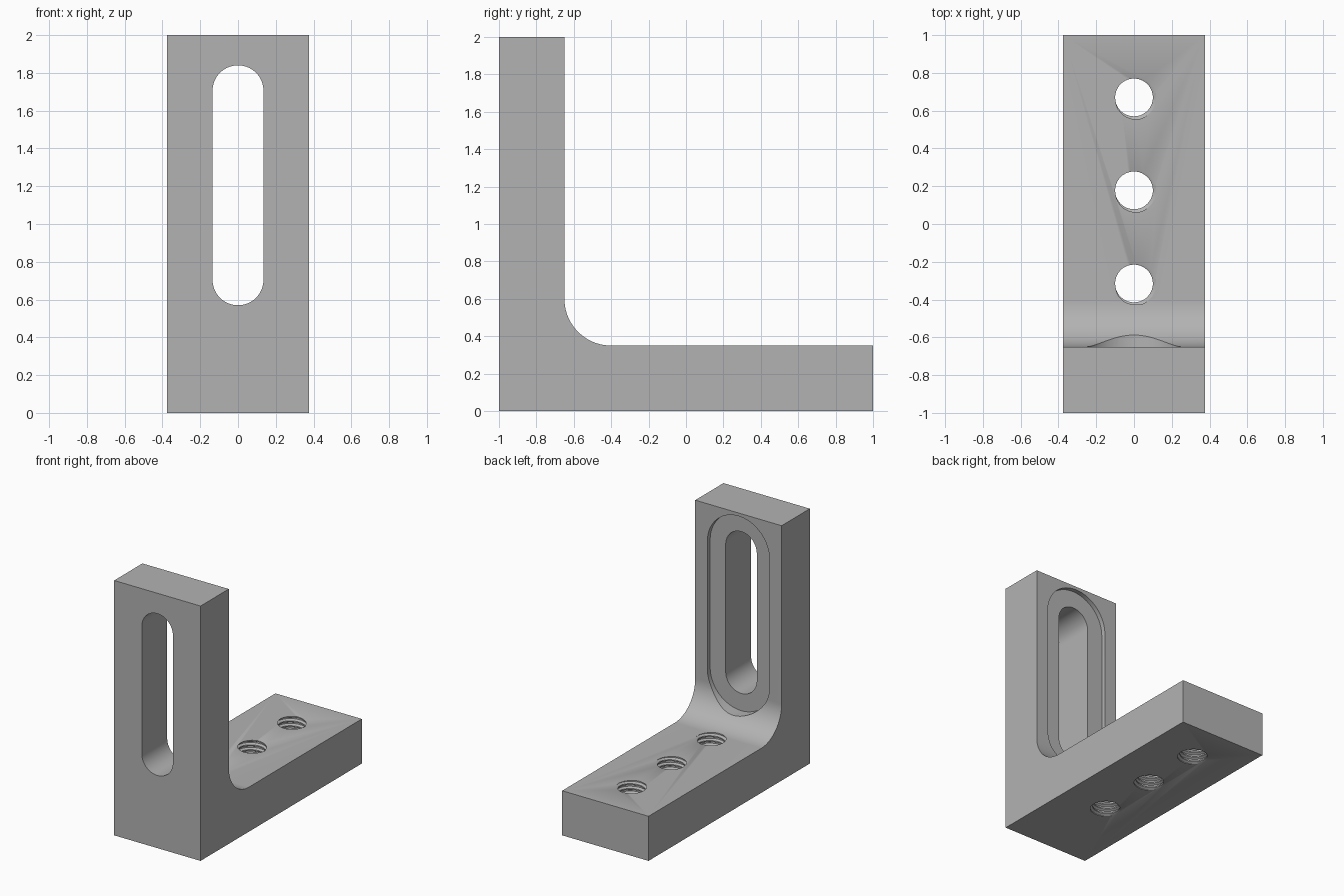
import bpy, bmesh, math
from math import pi, cos, sin

cube = bpy.data.objects.get("Cube")
if cube:
    bpy.data.objects.remove(cube, do_unlink=True)

steel = bpy.data.materials.new("grey steel")
steel.use_nodes = True
colour = (0.45, 0.45, 0.45, 1)
steel.diffuse_color = colour
steel.node_tree.nodes["Principled BSDF"].inputs["Base Color"].default_value = colour


def finish(bm, name):
    bmesh.ops.recalc_face_normals(bm, faces=bm.faces)
    mesh = bpy.data.meshes.new(name)
    bm.to_mesh(mesh)
    bm.free()
    obj = bpy.data.objects.new(name, mesh)
    bpy.context.collection.objects.link(obj)
    mesh.materials.append(steel)
    return obj


def prism(name, points, offset):
    """Extrude a closed outline of 3D points along an offset."""
    bm = bmesh.new()
    face = bm.faces.new([bm.verts.new(p) for p in points])
    new = bmesh.ops.extrude_face_region(bm, geom=[face])["geom"]
    verts = [v for v in new if isinstance(v, bmesh.types.BMVert)]
    bmesh.ops.translate(bm, vec=offset, verts=verts)
    # extrusion consumes the source face, so cap it again if it is gone
    bmesh.ops.holes_fill(bm, edges=bm.edges)
    return finish(bm, name)


def slot(name, radius, y0, y1, low=0.705, high=1.705, n=32):
    """Upright round-ended slot running along y."""
    pts = [(radius * cos(pi * i / n), y0, high + radius * sin(pi * i / n)) for i in range(n + 1)]
    pts += [(-radius * cos(pi * i / n), y0, low - radius * sin(pi * i / n)) for i in range(n + 1)]
    return prism(name, pts, (0, y1 - y0, 0))


def threaded_rod(name, y, pitch=0.038, n=40, turns=13, z0=-0.06, phase=-1.55):
    """Solid rod with a helical thread, used to tap a hole."""
    profile = [0.1, 0.1, 0.118, 0.118]
    m = len(profile)
    last = n * turns
    bm = bmesh.new()
    grid = []
    for k in range(last + 1):
        a = phase + 2 * pi * k / n
        grid.append([bm.verts.new((r * cos(a), y + r * sin(a), z0 + pitch * (k / n + j / m)))
                     for j, r in enumerate(profile)])

    def vert(k, j):
        return grid[k][j] if j < m else grid[k + n][0]

    for k in range(last):
        for j in range(m):
            if j + 1 < m or k + 1 + n <= last:
                bm.faces.new([vert(k, j), vert(k + 1, j), vert(k + 1, j + 1), vert(k, j + 1)])
    # close both ends with fans
    top = z0 + pitch * (turns + 0.5)
    ends = [bm.verts.new((0, y, z0)), bm.verts.new((0, y, top))]
    for e in [e for e in bm.edges if e.is_boundary]:
        a, b = e.verts
        bm.faces.new([a, b, ends[int(a.co.z > 0.18)]])
    return finish(bm, name)


# L-shaped body with a rounded inner corner
W, T, R = 0.375, 0.35, 0.25
outline = [(-1, 0), (1, 0), (1, T)]
outline += [(-0.4 - R * sin(t), T + R - R * cos(t)) for t in [pi / 2 * i / 24 for i in range(25)]]
outline += [(-0.65, 2), (-1, 2)]
bracket = prism("bracket", [(-W, y, z) for y, z in outline], (2 * W, 0, 0))

# Through slot, its shallow recess at the back, and three tapped holes
cutters = [slot("slot_cutter", 0.135, -1.1, -0.5),
           slot("recess_cutter", 0.27, -0.685, -0.4)]
cutters += [threaded_rod(f"thread_cutter_{i + 1}", y) for i, y in enumerate((-0.315, 0.178, 0.67))]

for c in cutters:
    mod = bracket.modifiers.new(c.name, 'BOOLEAN')
    mod.operation = 'DIFFERENCE'
    mod.solver = 'EXACT'
    mod.object = c
bpy.ops.object.select_all(action='DESELECT')
bracket.select_set(True)
bpy.context.view_layer.objects.active = bracket
for c in cutters:
    bpy.ops.object.modifier_apply(modifier=c.name)
    bpy.data.objects.remove(c, do_unlink=True)
bpy.ops.object.shade_smooth_by_angle(angle=math.radians(30))
